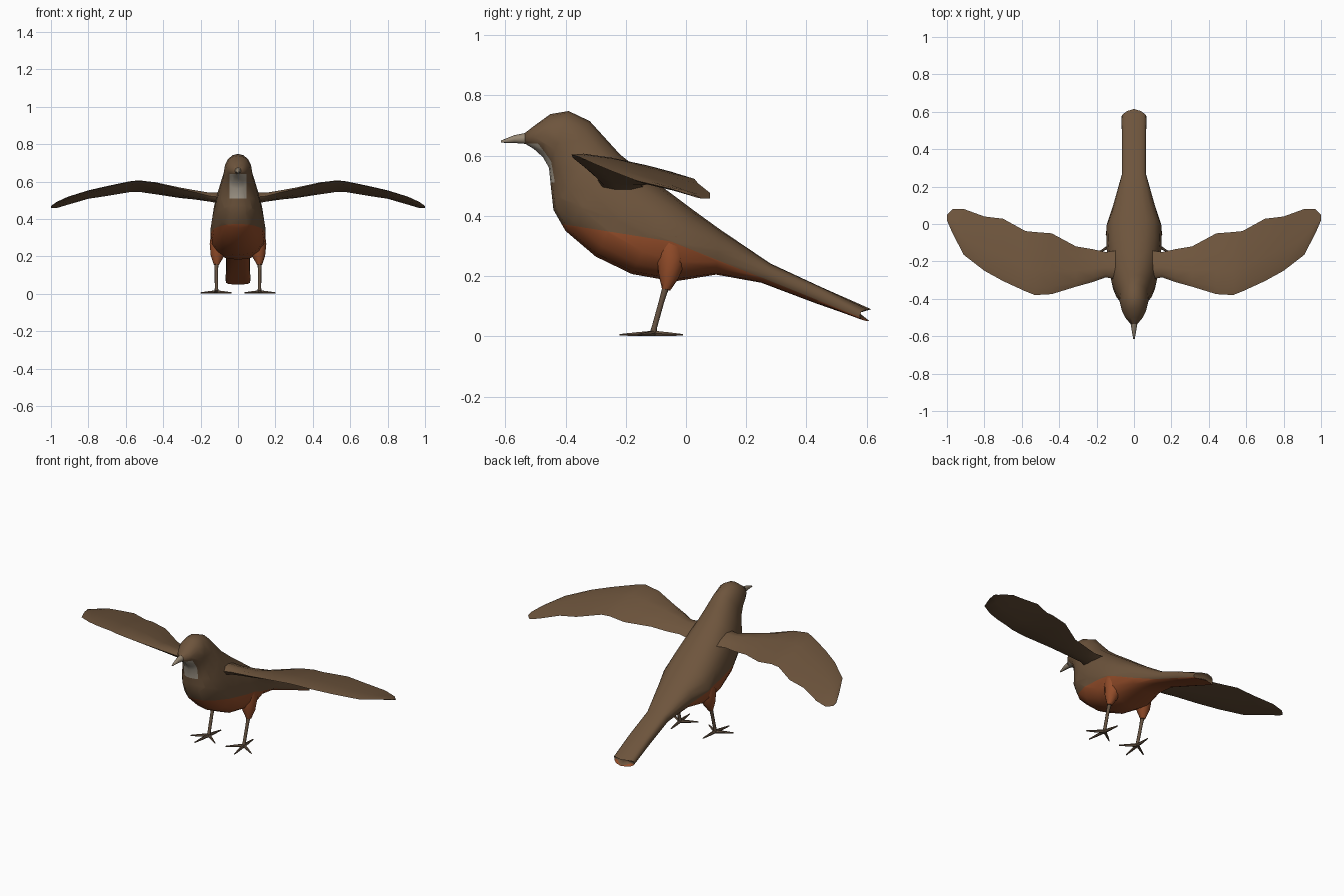
import bpy, bmesh
from math import sin, cos, tau, copysign
from mathutils import Vector as V

cube = bpy.data.objects.get("Cube")
if cube:
    bpy.data.objects.remove(cube)


def material(name, rgb):
    m = bpy.data.materials.new(name)
    m.use_nodes = True
    m.diffuse_color = (*rgb, 1)
    m.node_tree.nodes["Principled BSDF"].inputs["Base Color"].default_value = (*rgb, 1)
    return m


BROWN = material("feather brown", (.155, .09, .046))
ORANGE = material("breast orange", (.30, .075, .023))
PALE = material("throat grey", (.40, .35, .28))
HORN = material("beak horn", (.30, .24, .17))
LEG = material("leg brown", (.13, .085, .053))


def loft(rings, start=None, end=None):
    """Skin a list of rings; start and end are the cap centre points."""
    bm = bmesh.new()
    loops = [[bm.verts.new(p) for p in ring] for ring in rings]
    n = len(loops[0])
    for a, b in zip(loops, loops[1:]):
        for i in range(n):
            j = (i + 1) % n
            bm.faces.new((a[i], a[j], b[j], b[i]))
    for loop, centre in ((loops[0], start), (loops[-1], end)):
        c = bm.verts.new(centre or sum((v.co for v in loop), V()) / n)
        for i in range(n):
            bm.faces.new((loop[i], loop[(i + 1) % n], c))
    bmesh.ops.recalc_face_normals(bm, faces=bm.faces)
    return bm


def finish(name, bm, mats, angle=.9):
    me = bpy.data.meshes.new(name)
    bm.to_mesh(me)
    bm.free()
    for m in mats:
        me.materials.append(m)
    ob = bpy.data.objects.new(name, me)
    bpy.context.collection.objects.link(ob)
    bpy.ops.object.select_all(action='DESELECT')
    ob.select_set(True)
    bpy.context.view_layer.objects.active = ob
    bpy.ops.object.shade_smooth_by_angle(angle=angle)
    return ob


def cut(bm, point, normal, test=lambda c: True):
    faces = [f for f in bm.faces if test(f.calc_center_median())]
    edges = {e for f in faces for e in f.edges}
    verts = {v for f in faces for v in f.verts}
    bmesh.ops.bisect_plane(bm, geom=[*verts, *edges, *faces], dist=1e-5,
                           plane_co=point, plane_no=normal)


# Orange belly lies below two sloping lines that meet over the legs
SLOPES = (.16, .40)
MEET = V((0, -.05, .315))


def paint_belly(bm):
    for s in SLOPES:
        cut(bm, MEET, V((0, s, 1)))
    for f in bm.faces:
        d = f.calc_center_median() - MEET
        f.material_index = int(all(d.z + s * d.y < 0 for s in SLOPES))


def section(ty, tz, by, bz, w, power, bow=0, n=16):
    top, bottom = V((0, ty, tz)), V((0, by, bz))
    ring = []
    for i in range(n):
        c, s = cos(tau * i / n), sin(tau * i / n)
        c, s = (copysign(abs(k) ** power, k) if abs(k) > 1e-6 else 0 for k in (c, s))
        p = (top + bottom) / 2 + (top - bottom) / 2 * c
        ring.append(p + V((w * s, -bow * s * s, 0)))
    return ring


# Body: top y, z, bottom y, z, half width, squareness
body = [
    (-.535, .675, -.535, .64, .018, 1), (-.50, .702, -.505, .622, .045, 1),
    (-.45, .738, -.475, .595, .065, 1), (-.39, .748, -.455, .56, .075, 1),
    (-.32, .715, -.449, .50, .082, 1), (-.27, .66, -.44, .42, .102, .95),
    (-.22, .605, -.40, .35, .12, .9), (-.14, .54, -.30, .265, .138, .85),
    (-.05, .475, -.18, .207, .148, .85), (.03, .415, -.04, .182, .146, .85),
    (.11, .357, .10, .205, .11, .85), (.28, .242, .25, .178, .065, .7),
    (.45, .163, .43, .11, .065, .6),
]
rings = [section(*row) for row in body]
rings.append(section(.615, .09, .61, .05, .066, .6, bow=.035))
bm = loft(rings, end=V((0, .575, .078)))
paint_belly(bm)


# Pale throat patch
def near_throat(c):
    return c.y < -.40 and .42 < c.z < .69


cut(bm, V((0, 0, .51)), V((0, 0, 1)), near_throat)
cut(bm, V((0, 0, .64)), V((0, 0, 1)), near_throat)
for x in (-.045, .045):
    cut(bm, V((x, 0, 0)), V((1, 0, 0)), near_throat)
for f in bm.faces:
    c = f.calc_center_median()
    if .51 < c.z < .64 and abs(c.x) < .045 and c.y < -.42:
        f.material_index = 2
finish("body", bm, [BROWN, ORANGE, PALE])

# Beak
beak = [section(-.615, .65, -.615, .643, .004, 1, n=8),
        section(-.57, .668, -.57, .642, .012, 1, n=8),
        section(-.52, .678, -.52, .638, .02, 1, n=8)]
finish("beak", loft(beak), [HORN])


def tube(points, sides=8):
    """Rings around a path of (x, y, z, radius)."""
    pts = [V(p[:3]) for p in points]
    rings = []
    for i, p in enumerate(pts):
        d = pts[min(i + 1, len(pts) - 1)] - pts[max(i - 1, 0)]
        q = d.to_track_quat('Z', 'Y')
        r = points[i][3]
        rings.append([p + q @ V((r * cos(tau * k / sides), r * sin(tau * k / sides), 0))
                      for k in range(sides)])
    return loft(rings)


# Wing sections: x, leading y, z, trailing y, z, half thickness
wing = [
    (.08, -.30, .515, -.14, .495, .035), (.15, -.285, .522, -.15, .50, .026),
    (.22, -.31, .54, -.135, .503, .02), (.31, -.335, .56, -.12, .512, .017),
    (.44, -.375, .592, -.05, .532, .014), (.53, -.38, .603, -.043, .545, .013),
    (.58, -.36, .598, -.038, .543, .012), (.70, -.305, .573, .028, .523, .011),
    (.80, -.25, .55, .04, .508, .01), (.91, -.165, .517, .08, .476, .008),
    (.97, -.05, .49, .08, .458, .006), (1.0, .02, .468, .05, .458, .003),
]
# Chord fraction and height of each point around a wing section
FOIL = ((0, 0), (.12, .8), (.4, 1), (.75, .6), (1, 0), (.75, -.5), (.4, -.8), (.1, -.7))
TOES = ((.13, -.22), (.035, -.165), (.20, -.16), (.105, -.01))

for s, side in ((1, "left"), (-1, "right")):
    rings = []
    for x, ly, lz, ty, tz, h in wing:
        lead, trail = V((s * x, ly, lz)), V((s * x, ty, tz))
        rings.append([lead.lerp(trail, t) + V((0, 0, h * k)) for t, k in FOIL])
    finish(side + "_wing", loft(rings), [BROWN])

    # Feathered thigh
    bm = tube([(s * .095, -.045, .33, .05), (s * .10, -.05, .26, .052),
               (s * .112, -.057, .20, .035), (s * .116, -.066, .155, .014)], 12)
    paint_belly(bm)
    finish(side + "_thigh", bm, [BROWN, ORANGE])

    # Shin and toes
    shin = [(s * .115, -.062, .18, .012), (s * .116, -.08, .12, .009),
            (s * .115, -.105, .03, .009), (s * .115, -.11, .006, .012)]
    finish(side + "_shin", tube(shin), [LEG])
    for i, (x, y) in enumerate(TOES):
        a, b = V((s * .115, -.108, .01)), V((s * x, y, .005))
        m = a.lerp(b, .5)
        toe = tube([(*a, .01), (*m, .007), (*b, .003)], 6)
        finish(f"{side}_toe_{i + 1}", toe, [LEG])
